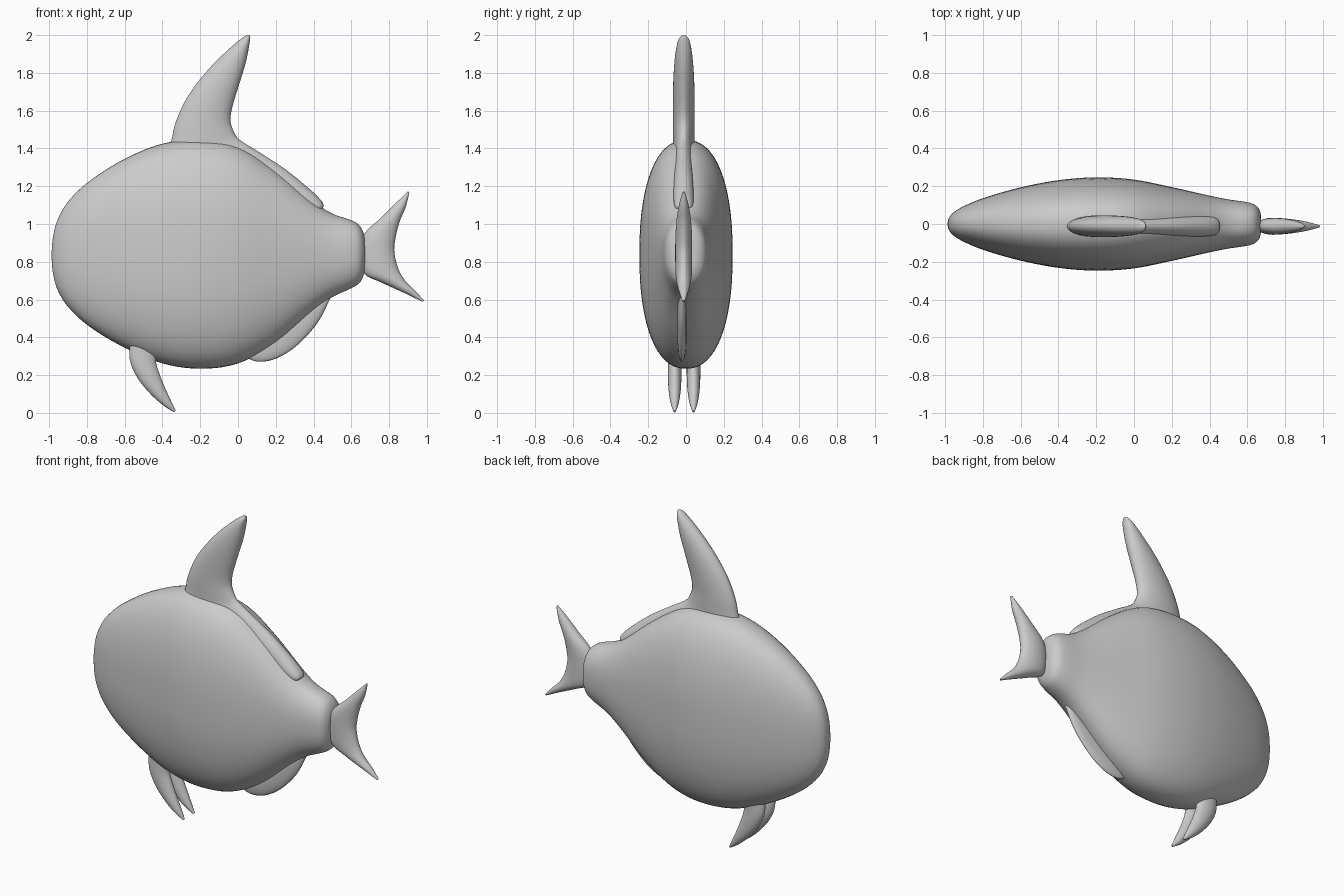
import bpy, bmesh, math

grey = bpy.data.materials.new("plain grey")
grey.diffuse_color = (0.6, 0.6, 0.6, 1)


def spline(rows, steps):
    """Catmull-Rom interpolation through rows of numbers."""
    out = []
    for i in range(len(rows) - 1):
        p1, p2 = rows[i], rows[i + 1]
        p0, p3 = rows[max(i - 1, 0)], rows[min(i + 2, len(rows) - 1)]
        for s in range(steps):
            t = s / steps
            out.append([0.5 * (2 * b + (c - a) * t + (2 * a - 5 * b + 4 * c - d) * t * t
                               + (3 * b - a - 3 * c + d) * t ** 3)
                        for a, b, c, d in zip(p0, p1, p2, p3)])
    return out + [list(rows[-1])]


def loft(name, sections, y0=0.0, power=2.0, sides=32, steps=5):
    """Skin rounded sections: edge a (x, z), edge b (x, z), half thickness in y."""
    bm = bmesh.new()
    rings = []
    for ax, az, bx, bz, t in spline(sections, steps):
        ring = []
        for k in range(sides):
            ang = 2 * math.pi * k / sides
            c, s = math.cos(ang), math.sin(ang)
            u = math.copysign(abs(c) ** (2 / power), c)
            v = math.copysign(abs(s) ** (2 / power), s)
            ring.append(bm.verts.new(((ax + bx) / 2 + u * (bx - ax) / 2, y0 + v * t,
                                      (az + bz) / 2 + u * (bz - az) / 2)))
        rings.append(ring)
    for r, q in zip(rings, rings[1:]):
        for k in range(sides):
            n = (k + 1) % sides
            bm.faces.new((r[k], r[n], q[n], q[k]))
    bm.faces.new(rings[0][::-1])
    bm.faces.new(rings[-1])
    bmesh.ops.recalc_face_normals(bm, faces=bm.faces)
    mesh = bpy.data.meshes.new(name)
    bm.to_mesh(mesh)
    bm.free()
    mesh.materials.append(grey)
    obj = bpy.data.objects.new(name, mesh)
    bpy.context.collection.objects.link(obj)
    bpy.ops.object.select_all(action='DESELECT')
    obj.select_set(True)
    bpy.context.view_layer.objects.active = obj
    bpy.ops.object.shade_smooth_by_angle(angle=math.radians(50))
    return obj


# Body: x, bottom, top, half width
body = [(-0.987, 0.82, 0.85, 0.006), (-0.978, 0.73, 0.94, 0.035), (-0.95, 0.64, 1.035, 0.065),
        (-0.89, 0.55, 1.13, 0.1), (-0.78, 0.452, 1.232, 0.143), (-0.6, 0.345, 1.345, 0.194),
        (-0.4, 0.262, 1.425, 0.232), (-0.2, 0.234, 1.445, 0.247), (0, 0.262, 1.41, 0.235),
        (0.2, 0.37, 1.285, 0.195), (0.4, 0.54, 1.12, 0.15), (0.5, 0.613, 1.055, 0.13),
        (0.6, 0.66, 1.02, 0.115), (0.645, 0.69, 0.99, 0.098), (0.668, 0.74, 0.94, 0.065),
        (0.672, 0.8, 0.88, 0.025)]
loft("body", [(x, lo, x, hi, w) for x, lo, hi, w in body], power=2.3, sides=64)

# Back fin sweeping down into the rear ridge
loft("back_fin", [(0.06, 2.0, 0.065, 1.99, 0.008), (0.03, 1.99, 0.06, 1.95, 0.03),
                  (-0.05, 1.925, 0.04, 1.85, 0.046), (-0.16, 1.815, 0.0, 1.72, 0.055),
                  (-0.26, 1.685, -0.03, 1.62, 0.057), (-0.32, 1.565, -0.04, 1.55, 0.057),
                  (-0.348, 1.46, -0.025, 1.495, 0.057), (-0.35, 1.32, 0.01, 1.445, 0.057),
                  (-0.08, 1.2, 0.1, 1.388, 0.057), (0.15, 1.15, 0.25, 1.29, 0.056),
                  (0.33, 1.08, 0.385, 1.18, 0.054), (0.42, 1.06, 0.44, 1.125, 0.045),
                  (0.45, 1.085, 0.454, 1.1, 0.02)], y0=-0.012)

# Forked tail fin
loft("tail_fin", [(0.9, 1.172, 0.907, 1.167, 0.006), (0.84, 1.115, 0.888, 1.09, 0.025),
                  (0.76, 1.035, 0.855, 1.01, 0.038), (0.67, 0.95, 0.833, 0.92, 0.044),
                  (0.645, 0.85, 0.828, 0.85, 0.045), (0.665, 0.74, 0.848, 0.765, 0.044),
                  (0.76, 0.69, 0.885, 0.7, 0.038), (0.88, 0.635, 0.935, 0.65, 0.025),
                  (0.977, 0.588, 0.985, 0.595, 0.006)], y0=-0.012)

# Lower rear fin
loft("lower_rear_fin", [(0.0, 0.34, 0.025, 0.305, 0.008), (0.1, 0.42, 0.1, 0.272, 0.02),
                        (0.2, 0.5, 0.2, 0.287, 0.024), (0.32, 0.6, 0.31, 0.355, 0.024),
                        (0.42, 0.66, 0.42, 0.475, 0.022), (0.5, 0.68, 0.49, 0.61, 0.012)],
     y0=-0.022)

# Pair of belly fins
for side, offset in (("right", -0.05), ("left", 0.05)):
    loft("belly_fin_" + side,
         [(-0.57, 0.42, -0.42, 0.38, 0.034), (-0.573, 0.285, -0.435, 0.28, 0.036),
          (-0.535, 0.19, -0.415, 0.205, 0.036), (-0.47, 0.107, -0.385, 0.13, 0.032),
          (-0.4, 0.043, -0.355, 0.065, 0.022), (-0.338, 0.003, -0.33, 0.012, 0.006)],
         y0=-0.01 + offset)
